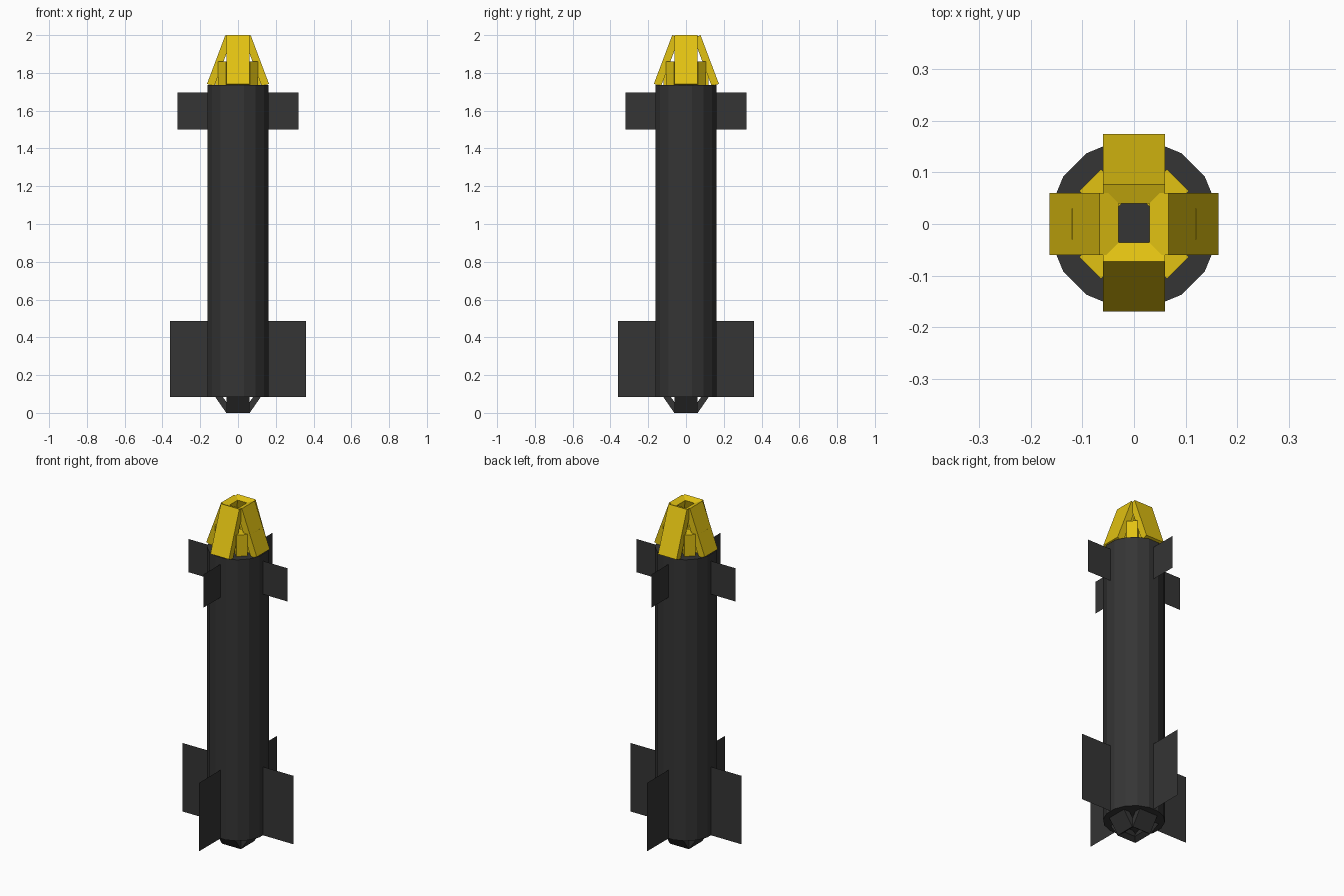
import bpy, bmesh, math
from mathutils import Matrix

if "Cube" in bpy.data.objects:
    bpy.data.objects.remove(bpy.data.objects["Cube"])


def material(name, rgb):
    m = bpy.data.materials.new(name)
    m.diffuse_color = (*rgb, 1)
    m.use_nodes = True
    m.node_tree.nodes["Principled BSDF"].inputs["Base Color"].default_value = m.diffuse_color
    return m


DARK = material("charcoal", (0.035, 0.035, 0.035))
YELLOW = material("yellow", (0.76, 0.54, 0.006))


def build(name, verts, faces, mat, quarter=0.0, y_shift=0.0):
    """Mesh object turned by a number of quarter turns about z."""
    bm = bmesh.new()
    vs = [bm.verts.new(v) for v in verts]
    for f in faces:
        bm.faces.new([vs[i] for i in f])
    bm.transform(Matrix.Translation((0, y_shift, 0)) @
                 Matrix.Rotation(quarter * math.pi / 2, 4, 'Z'))
    bmesh.ops.recalc_face_normals(bm, faces=bm.faces)
    me = bpy.data.meshes.new(name)
    bm.to_mesh(me)
    bm.free()
    me.materials.append(mat)
    ob = bpy.data.objects.new(name, me)
    bpy.context.collection.objects.link(ob)
    return ob


def slab(name, section, half_width, mat, quarter, y_shift=0.0):
    """Extrude a four-point (radius, z) section sideways."""
    verts = [(r, s * half_width, z) for s in (-1, 1) for r, z in section]
    faces = [(0, 1, 2, 3), (4, 5, 6, 7)]
    faces += [(i, (i + 1) % 4, (i + 1) % 4 + 4, i + 4) for i in range(4)]
    build(name, verts, faces, mat, quarter, y_shift)


def leaning(outer_low, outer_high, thick):
    """Section of a leaning slab: outer edge plus a square offset inward."""
    dr, dz = outer_high[0] - outer_low[0], outer_high[1] - outer_low[1]
    k = thick / math.hypot(dr, dz)
    shift = (-dz * k, dr * k)
    return [outer_low, outer_high,
            (outer_high[0] + shift[0], outer_high[1] + shift[1]),
            (outer_low[0] + shift[0], outer_low[1] + shift[1])]


# sixteen-sided body tube, closed at both ends
N, R = 16, 0.165
ring = [((i + 0.5) * 2 * math.pi / N) for i in range(N)]
verts = [(R * math.cos(a), R * math.sin(a), z) for z in (0.085, 1.735) for a in ring]
faces = [tuple(range(N)), tuple(range(N, 2 * N))]
faces += [(i, (i + 1) % N, (i + 1) % N + N, i + N) for i in range(N)]
build("body", verts, faces, DARK)

for q in range(4):
    # the front and back nose panels sit slightly further out
    out = 0.008 if q % 2 else 0.0
    shift = 0.002 if q % 2 else 0.0
    slab("nose_panel", leaning((0.164 + out, 1.742), (0.067 + out, 2.0), 0.04),
         0.06, YELLOW, q, shift)
    # tail petals closing toward the bottom
    slab("tail_petal", leaning((0.062, 0.0), (0.123, 0.088), 0.033), 0.06, DARK, q)
    # sheet-thin fins
    for name, span, low, high in (("upper_fin", 0.32, 1.5, 1.695),
                                  ("lower_fin", 0.36, 0.085, 0.487)):
        build(name, [(0.16, 0, low), (span, 0, low), (span, 0, high), (0.16, 0, high)],
              [(0, 1, 2, 3)], DARK, q)

# ring of eight blocks inside the nose
for i in range(8):
    slab("nose_block", [(0.045, 1.735), (0.12, 1.735), (0.12, 1.86), (0.045, 1.86)],
         0.03, YELLOW, i / 2)
